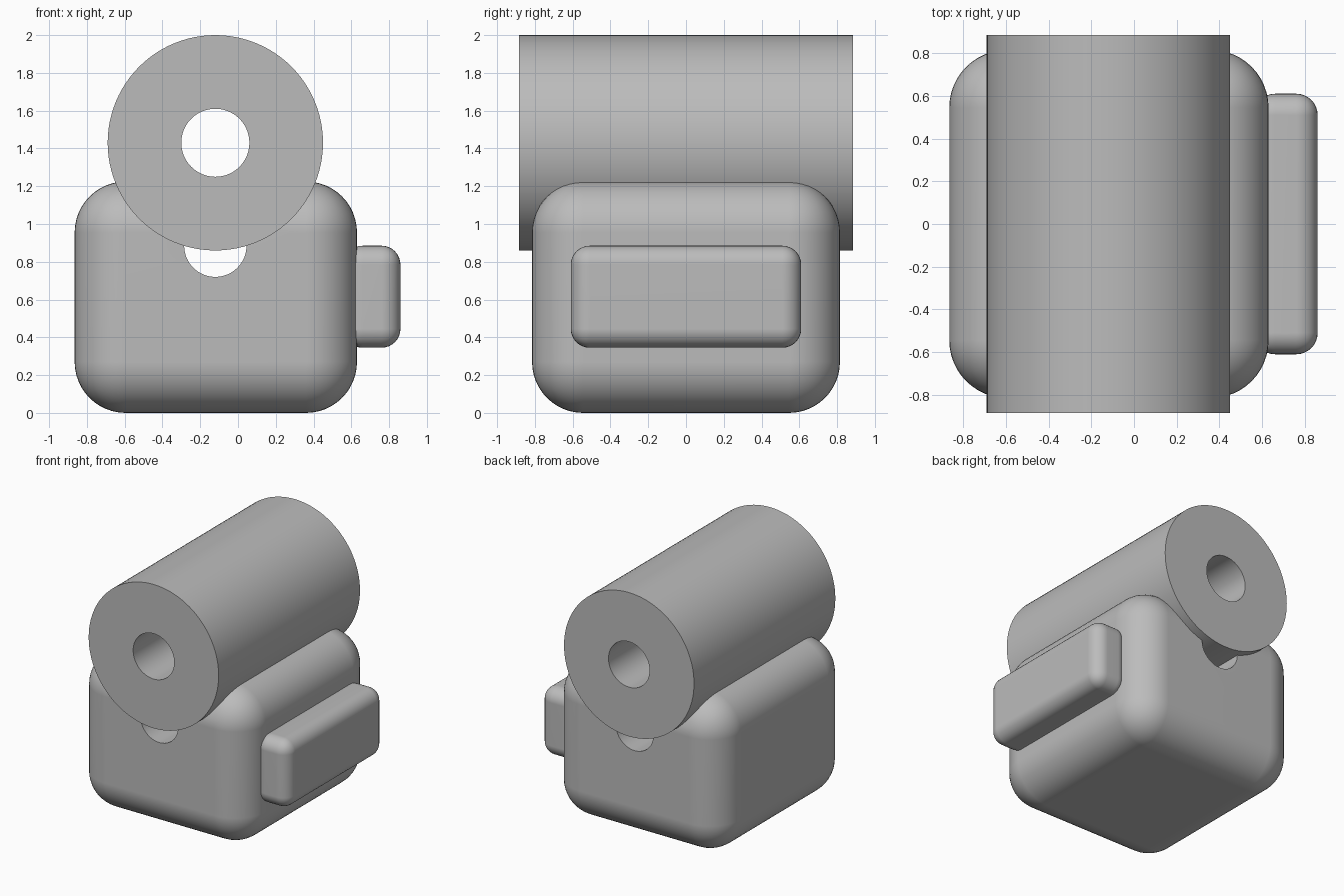
import bpy, bmesh, math
from mathutils import Matrix, Vector

cube = bpy.data.objects.get("Cube")
if cube:
    bpy.data.objects.remove(cube, do_unlink=True)

AXIS_X = -0.12  # shared centre line of barrel and lower bore

grey = bpy.data.materials.new("plain_grey")
grey.use_nodes = True
colour = (0.5, 0.5, 0.5, 1)
grey.diffuse_color = colour
grey.node_tree.nodes["Principled BSDF"].inputs["Base Color"].default_value = colour


def add_object(name, bm):
    bmesh.ops.recalc_face_normals(bm, faces=bm.faces[:])
    mesh = bpy.data.meshes.new(name)
    bm.to_mesh(mesh)
    bm.free()
    mesh.materials.append(grey)
    obj = bpy.data.objects.new(name, mesh)
    bpy.context.collection.objects.link(obj)
    return obj


def select_only(obj):
    bpy.ops.object.select_all(action="DESELECT")
    obj.select_set(True)
    bpy.context.view_layer.objects.active = obj


def smooth(obj):
    select_only(obj)
    bpy.ops.object.shade_smooth_by_angle(angle=math.radians(35))
    weighted = obj.modifiers.new("flat_faces", "WEIGHTED_NORMAL")
    weighted.keep_sharp = True


def rounded_box(name, low, high, radius, segments):
    low, high = Vector(low), Vector(high)
    bm = bmesh.new()
    bmesh.ops.create_cube(bm, size=1)
    bmesh.ops.scale(bm, vec=high - low, verts=bm.verts)
    bmesh.ops.translate(bm, vec=(low + high) / 2, verts=bm.verts)
    bmesh.ops.bevel(bm, geom=bm.edges[:], offset=radius, segments=segments,
                    profile=0.5, affect="EDGES", clamp_overlap=True)
    return add_object(name, bm)


def revolved(name, centre_z, inner, outer, half_length, steps=96):
    """Spin a rectangular section around a front-to-back axis."""
    centre = Vector((AXIS_X, 0, centre_z))
    corners = [(inner, -half_length), (outer, -half_length),
               (outer, half_length), (inner, half_length)]
    bm = bmesh.new()
    verts = [bm.verts.new(centre + Vector((r, y, 0))) for r, y in corners]
    edges = [bm.edges.new((verts[i], verts[(i + 1) % 4])) for i in range(4)]
    bmesh.ops.spin(bm, geom=verts + edges, cent=centre, axis=(0, 1, 0),
                   angle=math.tau, steps=steps)
    bmesh.ops.remove_doubles(bm, verts=bm.verts[:], dist=0.0001)
    return add_object(name, bm)


# Main body with a round bore running front to back under the barrel
body = rounded_box("body", (-0.865, -0.815, 0), (0.63, 0.815, 1.225), 0.27, 12)
bm = bmesh.new()
place = Matrix.Translation((AXIS_X, 0, 0.885)) @ Matrix.Rotation(math.pi / 2, 4, "X")
bmesh.ops.create_cone(bm, cap_ends=True, segments=64, radius1=0.165,
                      radius2=0.165, depth=2, matrix=place)
cutter = add_object("bore_cutter", bm)
bore = body.modifiers.new("bore", "BOOLEAN")
bore.object = cutter
bore.operation = "DIFFERENCE"
bore.solver = "EXACT"
select_only(body)
bpy.ops.object.modifier_apply(modifier=bore.name)
bpy.data.objects.remove(cutter, do_unlink=True)
smooth(body)

# Rounded block on the left side
smooth(rounded_box("side_block", (0.56, -0.61, 0.345), (0.86, 0.61, 0.885), 0.1, 8))

# Hollow barrel lying on top
smooth(revolved("barrel", 1.43, 0.18, 0.57, 0.885))
